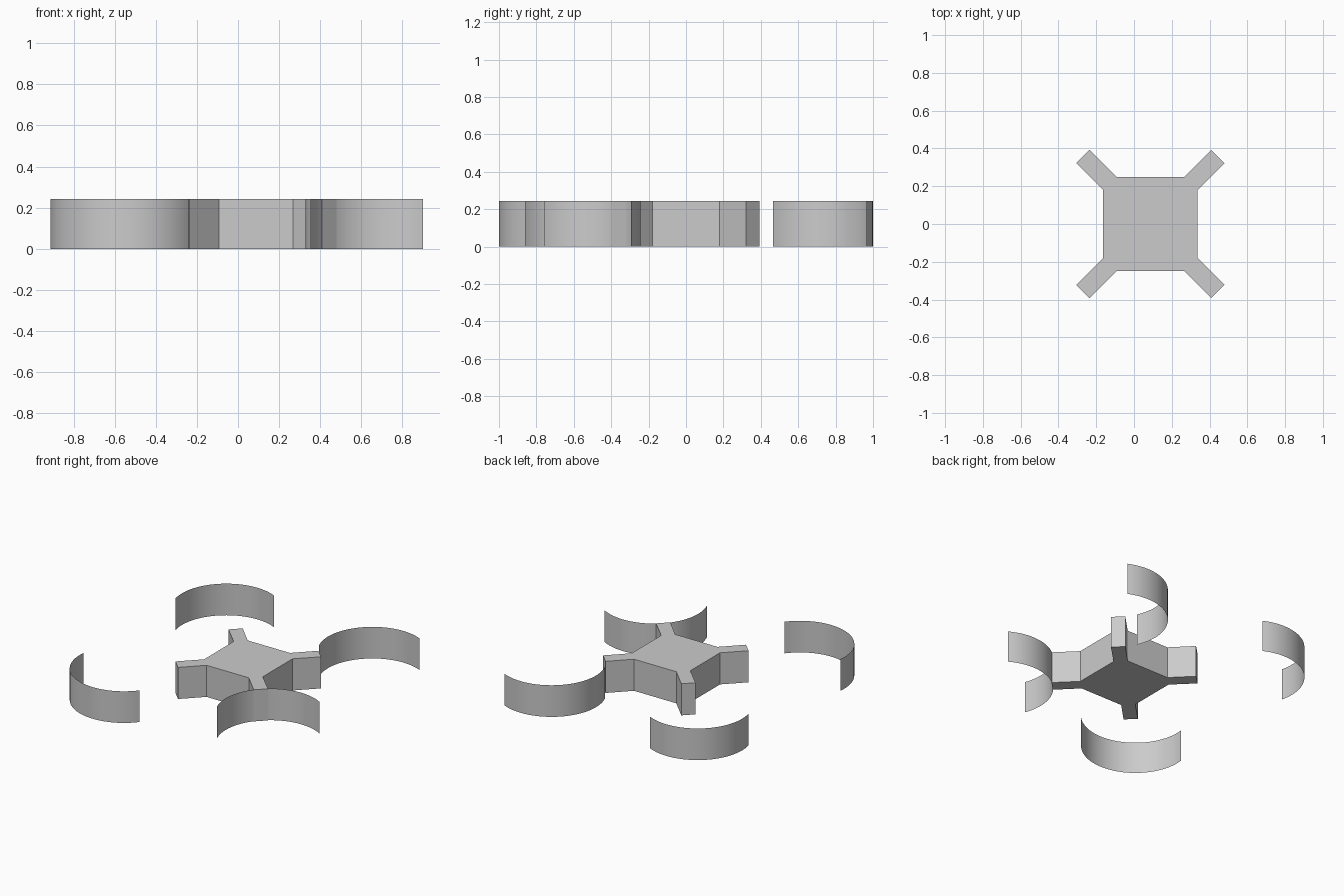
import bpy, bmesh, math

if "Cube" in bpy.data.objects:
    bpy.data.objects.remove(bpy.data.objects["Cube"])

H = 0.243          # common height
CX = 0.087         # hub centre in x
R = 0.379          # guard radius
OFF = 0.621        # guard centre offset from hub


def finish(name, bm):
    mesh = bpy.data.meshes.new(name)
    bm.to_mesh(mesh)
    bm.free()
    obj = bpy.data.objects.new(name, mesh)
    bpy.context.collection.objects.link(obj)
    return obj


# central hub with four diagonal arms: one quarter outline, rotated four times
quarter = [(0.25, 0.18), (0.393, 0.322), (0.322, 0.393), (0.18, 0.25)]
bm = bmesh.new()
verts = []
for k in range(4):
    c, s = [(1, 0), (0, 1), (-1, 0), (0, -1)][k]
    for x, y in quarter:
        verts.append(bm.verts.new((CX + c * x - s * y, s * x + c * y, 0)))
base = bm.faces.new(verts)
top = bmesh.ops.extrude_face_region(bm, geom=[base])
bmesh.ops.translate(bm, vec=(0, 0, H),
                    verts=[g for g in top["geom"] if isinstance(g, bmesh.types.BMVert)])
bmesh.ops.recalc_face_normals(bm, faces=bm.faces)
finish("hub_with_arms", bm)


# thin curved guard, an open sheet between two angles
def guard(name, sx, sy, start, end, n=32):
    bm = bmesh.new()
    prev = None
    for i in range(n + 1):
        a = math.radians(start + (end - start) * i / n)
        x = CX + sx * OFF + R * math.cos(a)
        y = sy * OFF + R * math.sin(a)
        pair = (bm.verts.new((x, y, 0)), bm.verts.new((x, y, H)))
        if prev:
            f = bm.faces.new((prev[0], pair[0], pair[1], prev[1]))
            f.smooth = True
        prev = pair
    finish(name, bm)


guard("guard_back_left", -1, 1, 63.5, 194)
guard("guard_back_right", 1, 1, 65, 204.5)
guard("guard_front_right", 1, -1, 59.5, 201.5)
guard("guard_front_left", -1, -1, 173.5, 321.5)
